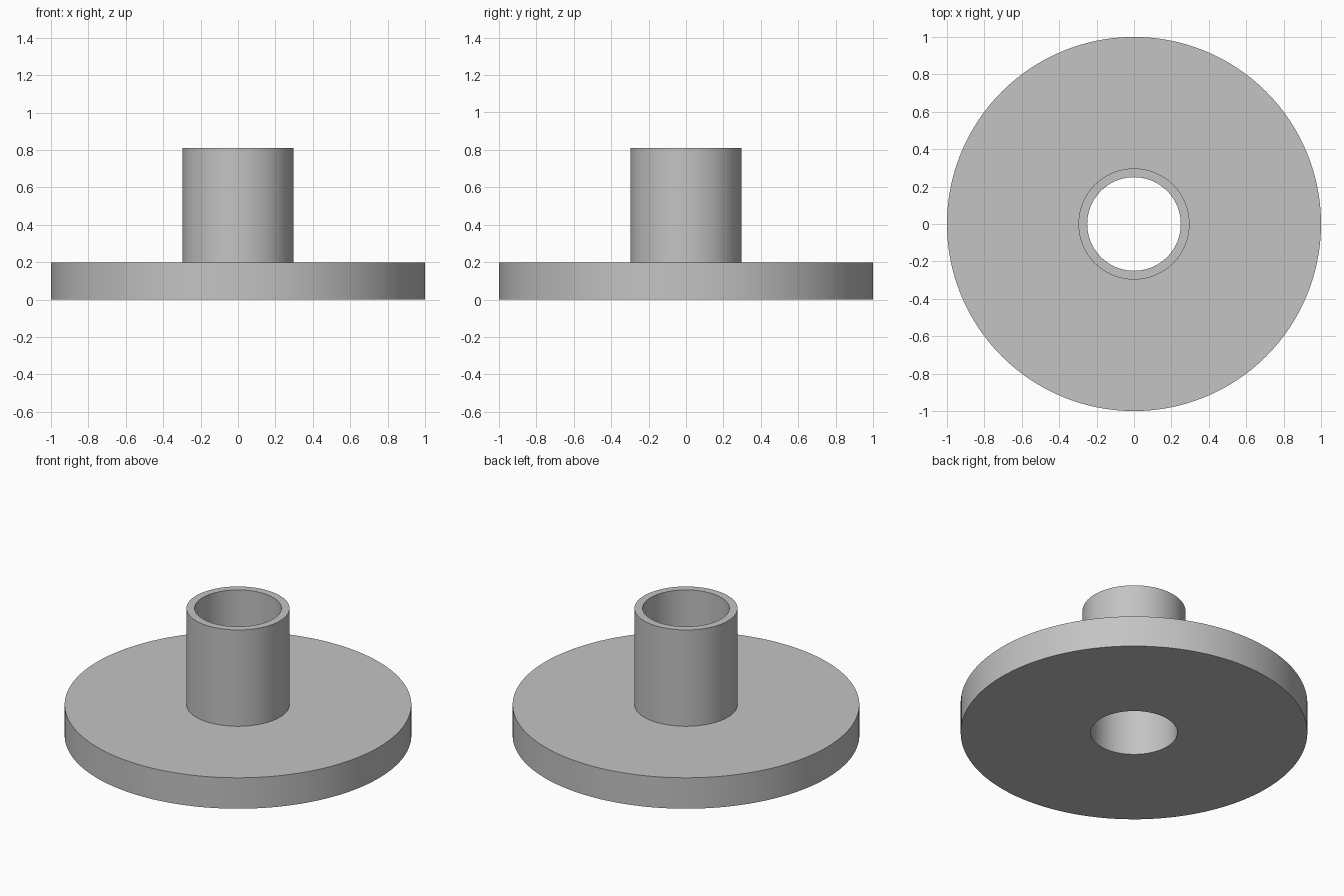
import bpy
import bmesh
import math

SEGMENTS = 128
BORE, HUB, RIM = 0.25, 0.297, 1.0
PLATE_TOP, HUB_TOP = 0.197, 0.81

cube = bpy.data.objects.get("Cube")
if cube:
    bpy.data.objects.remove(cube, do_unlink=True)

# Plain grey material
grey = bpy.data.materials.new("plain_grey")
grey.use_nodes = True
colour = (0.55, 0.55, 0.55, 1)
grey.diffuse_color = colour
grey.node_tree.nodes["Principled BSDF"].inputs["Base Color"].default_value = colour


def lathe(name, profile, material):
    """Revolve a closed (radius, height) profile around the z axis."""
    bm = bmesh.new()
    rings = []
    for i in range(SEGMENTS):
        a = math.tau * i / SEGMENTS
        rings.append([bm.verts.new((r * math.cos(a), r * math.sin(a), z)) for r, z in profile])
    for i, ring in enumerate(rings):
        following = rings[(i + 1) % SEGMENTS]
        for j in range(len(profile)):
            k = (j + 1) % len(profile)
            bm.faces.new((ring[j], following[j], following[k], ring[k]))
    bmesh.ops.recalc_face_normals(bm, faces=bm.faces)
    mesh = bpy.data.meshes.new(name)
    bm.to_mesh(mesh)
    bm.free()
    mesh.materials.append(material)
    obj = bpy.data.objects.new(name, mesh)
    bpy.context.collection.objects.link(obj)
    bpy.ops.object.select_all(action="DESELECT")
    obj.select_set(True)
    bpy.context.view_layer.objects.active = obj
    bpy.ops.object.shade_smooth_by_angle(angle=math.radians(30))
    return obj


# Round plate with a raised tubular hub and a through bore
lathe("flanged_hub", [
    (BORE, 0), (RIM, 0), (RIM, PLATE_TOP),
    (HUB, PLATE_TOP), (HUB, HUB_TOP), (BORE, HUB_TOP),
], grey)
